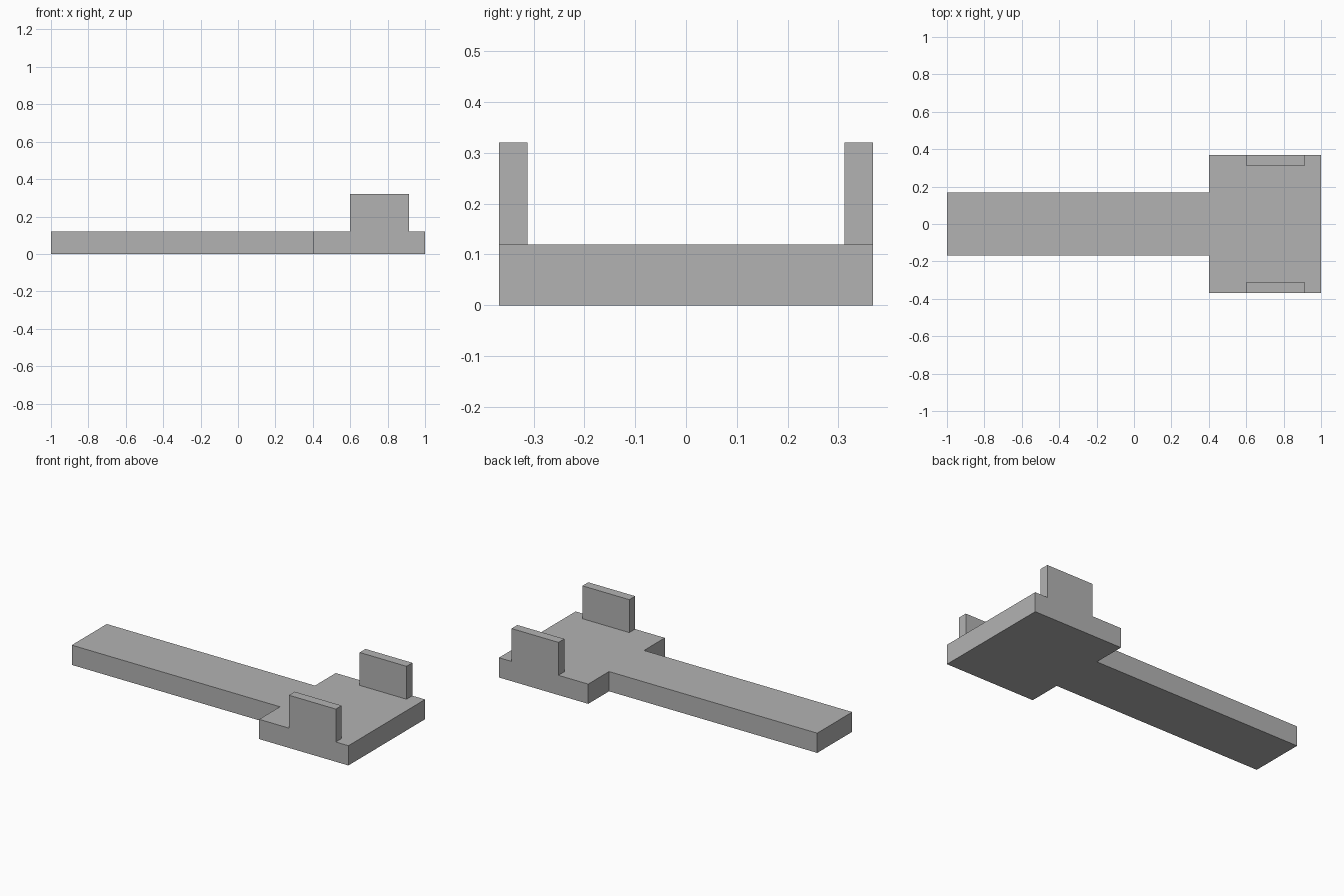
import bpy
import bmesh

cube = bpy.data.objects.get("Cube")
if cube:
    bpy.data.objects.remove(cube, do_unlink=True)

# Single plain grey material
grey = bpy.data.materials.new("plain_grey")
grey.use_nodes = True
colour = (0.45, 0.45, 0.45, 1.0)
grey.diffuse_color = colour
grey.node_tree.nodes["Principled BSDF"].inputs["Base Color"].default_value = colour

BASE_TOP = 0.12
TAB_TOP = 0.32
ARM_HALF = 0.168
HEAD_HALF = 0.368
NECK_X = 0.4


def extrude_outline(name, outline, bottom, top):
    """Make a flat-faced solid from an xy outline."""
    bm = bmesh.new()
    face = bm.faces.new([bm.verts.new((x, y, bottom)) for x, y in outline])
    result = bmesh.ops.extrude_face_region(bm, geom=[face], use_keep_orig=True)
    raised = [v for v in result["geom"] if isinstance(v, bmesh.types.BMVert)]
    bmesh.ops.translate(bm, verts=raised, vec=(0, 0, top - bottom))
    bmesh.ops.recalc_face_normals(bm, faces=bm.faces)
    mesh = bpy.data.meshes.new(name)
    bm.to_mesh(mesh)
    bm.free()
    mesh.materials.append(grey)
    obj = bpy.data.objects.new(name, mesh)
    bpy.context.collection.objects.link(obj)
    return obj


# T-shaped plate: long narrow arm and wide head in one piece
half = [(-1, ARM_HALF), (NECK_X, ARM_HALF), (NECK_X, HEAD_HALF), (1, HEAD_HALF)]
outline = half + [(x, -y) for x, y in reversed(half)]
extrude_outline("base_plate", outline, 0, BASE_TOP)

# Upright tabs flush with the two edges of the head
for name, side in (("front_tab", -1), ("back_tab", 1)):
    inner, outer = side * 0.312, side * HEAD_HALF
    corners = [(0.6, inner), (0.915, inner), (0.915, outer), (0.6, outer)]
    extrude_outline(name, corners, BASE_TOP, TAB_TOP)
